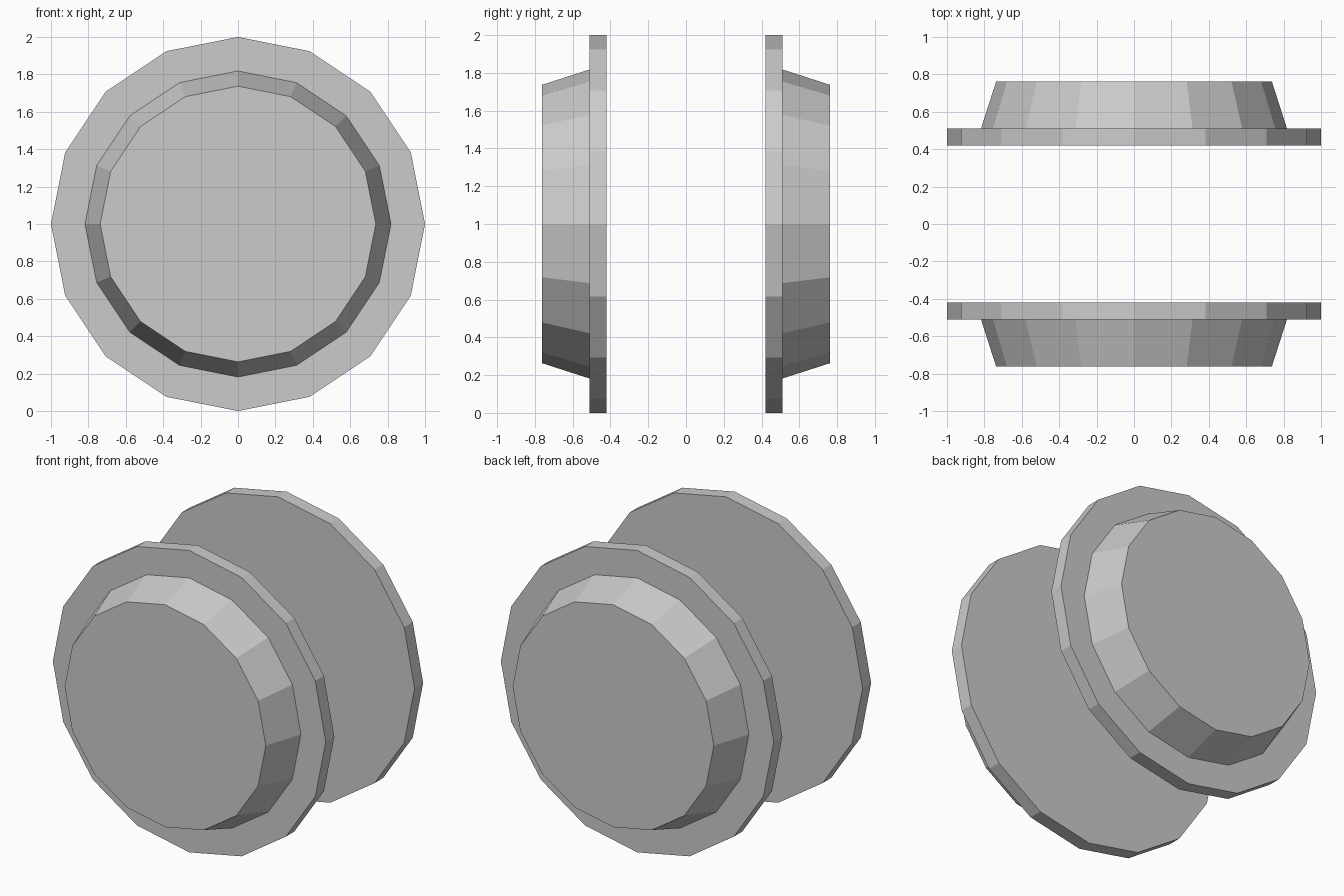
import bpy, bmesh
from math import sin, cos, tau

if "Cube" in bpy.data.objects:
    bpy.data.objects.remove(bpy.data.objects["Cube"])

SIDES = 16
# (radius, distance from centre) from inner face to outer cap
PROFILE = [(1.0, 0.42), (1.0, 0.51), (0.818, 0.51), (0.737, 0.762)]


def make_wheel(name, side):
    bm = bmesh.new()
    rings = []
    for r, d in PROFILE:
        rings.append([bm.verts.new((r * sin(tau * i / SIDES), side * d,
                                    1 + r * cos(tau * i / SIDES)))
                      for i in range(SIDES)])
    # rim, shoulder and tapered hub walls
    for a, b in zip(rings, rings[1:]):
        for i in range(SIDES):
            j = (i + 1) % SIDES
            bm.faces.new((a[i], a[j], b[j], b[i]))
    # flat inner face and hub cap
    bm.faces.new(rings[0])
    bm.faces.new(rings[-1])
    bmesh.ops.recalc_face_normals(bm, faces=bm.faces[:])
    mesh = bpy.data.meshes.new(name)
    bm.to_mesh(mesh)
    bm.free()
    bpy.context.collection.objects.link(bpy.data.objects.new(name, mesh))


# Mirrored pair of flanged discs
make_wheel("front_wheel", -1)
make_wheel("back_wheel", 1)
